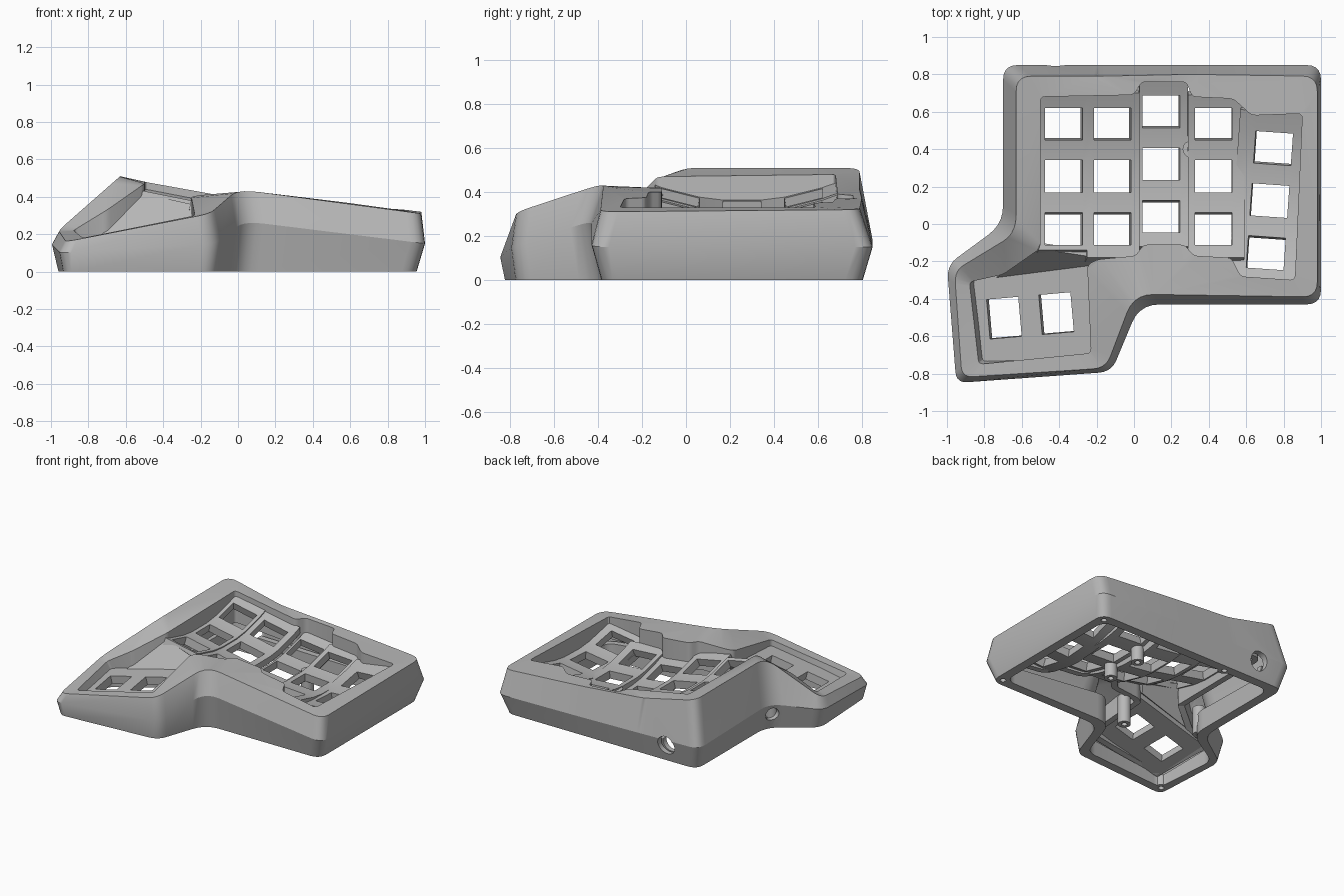
import bpy, bmesh, math
from mathutils import Vector, Matrix

if "Cube" in bpy.data.objects:
    bpy.data.objects.remove(bpy.data.objects["Cube"])

grey = bpy.data.materials.new("plain_grey")
grey.use_nodes = True
grey.diffuse_color = (0.48, 0.48, 0.48, 1)
grey.node_tree.nodes["Principled BSDF"].inputs["Base Color"].default_value = grey.diffuse_color


def finish(name, bm, thickness=0, cutters=()):
    """Mesh to object, thickened inwards, cut, then shaded with sharp edges."""
    me = bpy.data.meshes.new(name)
    bm.to_mesh(me)
    bm.free()
    me.materials.append(grey)
    ob = bpy.data.objects.new(name, me)
    bpy.context.collection.objects.link(ob)
    if thickness:
        mod = ob.modifiers.new("thickness", 'SOLIDIFY')
        mod.thickness, mod.offset = thickness, -1
    for cutter in cutters:
        mod = ob.modifiers.new("port", 'BOOLEAN')
        mod.object, mod.solver = cutter, 'EXACT'
    bpy.ops.object.select_all(action='DESELECT')
    ob.select_set(True)
    bpy.context.view_layer.objects.active = ob
    bpy.ops.object.convert(target='MESH')
    bpy.ops.object.shade_smooth_by_angle(angle=math.radians(25))
    return ob


def rounded(corners, radii, steps=5):
    """Closed loop through the corners, each one softened by a small curve."""
    pts = []
    for i, c in enumerate(corners):
        c = Vector(c)
        a = Vector(corners[i - 1]) - c
        b = Vector(corners[(i + 1) % len(corners)]) - c
        a, b = (v * min(radii[i] / v.length, 0.45) for v in (a, b))
        for k in range(steps + 1):
            t = k / steps
            pts.append(c + a * (1 - t) ** 2 + b * t ** 2)
    return pts


def inset(corners, distances, rise):
    """Offset a clockwise outline inwards and scale its height."""
    out = []
    for i, (c, d) in enumerate(zip(corners, distances)):
        z, c = c[2] * rise, Vector(c).xy
        e1 = (c - Vector(corners[i - 1]).xy).normalized()
        e2 = (Vector(corners[(i + 1) % len(corners)]).xy - c).normalized()
        n1, n2 = Vector((e1.y, -e1.x)), Vector((e2.y, -e2.x))
        p = c + (n1 + n2) * d / (1 + n1.dot(n2))
        out.append((p.x, p.y, z))
    return out


def add_ring(bm, pts):
    return [bm.verts.new(p) for p in pts]


def bridge(bm, r1, r2):
    n = len(r1)
    return [bm.faces.new((r1[i], r1[(i + 1) % n], r2[(i + 1) % n], r2[i])) for i in range(n)]


# Case outline: widest line, upper rim line, corner softness, floor inset and wall inset
waist = [(-.70, .85, .18), (-.19, .85, .17), (.3, .85, .16), (1, .85, .15), (1, -.43, .15),
         (.03, -.43, .27), (-.12, -.79, .15), (-.95, -.85, .10), (-1, -.22, .15), (-.70, 0, .2)]
rim = [(-.63, .79, .51), (-.19, .79, .41), (.3, .80, .37), (.98, .79, .32), (.98, -.39, .31),
       (0, -.375, .44), (-.15, -.77, .31), (-.92, -.82, .16), (-.96, -.25, .22), (-.63, -.05, .51)]
soft = [.08, .05, .05, .08, .08, .11, .07, .06, .07, .1]
tuck = [.045] * 6 + [.02, .02, .035, .045]
wall = [.115] * 6 + [.085] * 3 + [.115]

# Opening around the finger keys and thumb keys
opening = [(-.50, .68, .48), (0, .69, .39), (.04, .76, .385), (.28, .76, .37), (.31, .68, .37),
           (.53, .67, .355), (.63, .58, .35), (.90, .59, .33), (.86, -.3, .33), (.57, -.28, .37),
           (.52, -.18, .375), (.32, -.17, .40), (.27, -.11, .40), (.05, -.11, .42),
           (.01, -.17, .42), (-.2, -.19, .41), (-.25, -.22, .40), (-.23, -.69, .30),
           (-.83, -.75, .18), (-.88, -.31, .22), (-.70, -.27, .33), (-.5, -.13, .47)]


def skirt_foot(p):
    """Lower edge of the well wall; it leans inwards around the thumb keys."""
    lean = .04 if p.x < -.6 and p.y < -.28 else 0
    return (p.x + lean, p.y + lean * .7, p.z * .5)


bm = bmesh.new()
inner_wall_ring = add_ring(bm, rounded(inset(waist, wall, .8), soft))
inner_floor_ring = add_ring(bm, rounded(inset(waist, wall, 0), soft))
floor_ring = add_ring(bm, rounded(inset(waist, tuck, 0), soft))
waist_ring = add_ring(bm, rounded(waist, soft))
rim_ring = add_ring(bm, rounded(rim, soft))
lip = rounded(opening, [.025] * len(opening), 3)
lip_ring = add_ring(bm, lip)
skirt_ring = add_ring(bm, [skirt_foot(p) for p in lip])
walls = (inner_wall_ring, inner_floor_ring, floor_ring, waist_ring, rim_ring)
for lower, upper in zip(walls, walls[1:]):
    bridge(bm, upper, lower)
bridge(bm, skirt_ring, lip_ring)
edges = [bm.edges.get((r[i - 1], r[i])) for r in (rim_ring, lip_ring) for i in range(len(r))]
bmesh.ops.triangle_fill(bm, edges=edges, normal=(0, 0, 1), use_beauty=True)
bmesh.ops.recalc_face_normals(bm, faces=bm.faces)
cap = [f for f in bm.faces if any(v in rim_ring for v in f.verts) and any(v in lip_ring for v in f.verts)]
if sum(f.normal.z for f in cap) < 0:
    bmesh.ops.reverse_faces(bm, faces=bm.faces)


# Round cable ports and screw holes
def bore(name, loc, radius, turn):
    cut = bmesh.new()
    bmesh.ops.create_cone(cut, cap_ends=True, segments=24, radius1=radius, radius2=radius,
                          depth=.3, matrix=Matrix.Translation(loc) @ turn)
    ob = finish(name, cut)
    ob.hide_render = True
    ob.hide_set(True)
    return ob


def level(heading):
    return Matrix.Rotation(math.radians(heading), 4, 'Z') @ Matrix.Rotation(math.pi / 2, 4, 'Y')


ears = [(.90, .75), (.90, -.33), (-.18, .75), (-.885, -.765)]
bores = [bore("back_port_cutter", (-.42, .83, .13), .07, level(90)),
         bore("side_port_cutter", (-.70, -.02, .12), .05, level(-30))]
bores += [bore("screw_hole_cutter", (x, y, -.07), .02, Matrix()) for x, y in ears]
finish("case_shell", bm, .045, bores)


def key_plate(name, us, vs, height, place):
    """Grid plate whose odd cells are left open as key holes."""
    bm = bmesh.new()
    grid = []
    for v in vs:
        row = []
        for u in us:
            p = place @ Vector((u, v, 0))
            row.append(bm.verts.new((p.x, p.y, height(p, u, v))))
        grid.append(row)
    for j in range(len(vs) - 1):
        for i in range(len(us) - 1):
            if not (i % 2 and j % 2):
                bm.faces.new((grid[j][i], grid[j][i + 1], grid[j + 1][i + 1], grid[j + 1][i]))
    finish(name, bm, .06)


def spans(start, centres, half, end):
    return [start] + [c + s * half for c in centres for s in (-1, 1)] + [end]


# Finger columns: centre, left and right edge, front, back, height, side slope, turn
columns = [("first", -.375, .255, -.135, .125, -.395, .435, .335, -.2, 0),
           ("second", -.115, .255, -.135, .145, -.435, .445, .275, -.2, 0),
           ("third", .145, .32, -.115, .145, -.44, .45, .18, -.12, 0),
           ("fourth", .425, .255, -.135, .165, -.435, .435, .19, -.06, 0),
           ("fifth", .725, .125, -.19, .175, -.435, .475, .19, .1, -4)]
for name, cx, cy, left, right, front, back, base, slope, turn in columns:
    key_plate(name + "_key_column", spans(left, [0], .1, right),
              spans(front, [-.28, 0, .28], .086, back),
              lambda p, u, v: base + slope * u + .45 * v * v,
              Matrix.Translation((cx, cy, 0)) @ Matrix.Rotation(math.radians(turn), 4, 'Z'))

# Thumb key plate
key_plate("thumb_key_plate", spans(-.32, [-.14, .14], .085, .33), spans(-.26, [0], .106, .24),
          lambda p, u, v: .295 + .2 * (p.x + .25) + .09 * (p.y + .2),
          Matrix.Translation((-.555, -.49, 0)) @ Matrix.Rotation(math.radians(5), 4, 'Z'))

# Steep web joining finger and thumb plates
bm = bmesh.new()
web = [(-.52, -.13, .42), (-.74, -.29, .185), (-.24, -.23, .285), (-.2, -.18, .35)]
bm.faces.new(add_ring(bm, web))
finish("plate_web", bm, .04)

# Screw bosses under the case
bosses = [(-.13, -.26, .002, .22), (-.66, -.09, .04, .25), (.305, .4, .04, .2), (.305, .115, .04, .17)]
bosses += [(x, y, .002, .08) for x, y in ears]
for x, y, z0, z1 in bosses:
    bm = bmesh.new()
    rings = []
    for r, z in ((.045, z0), (.045, z1), (.02, z1), (.02, z0)):
        angles = [math.tau * k / 20 for k in range(20)]
        rings.append(add_ring(bm, [(x + r * math.cos(a), y + r * math.sin(a), z) for a in angles]))
    for i in range(4):
        bridge(bm, rings[i - 1], rings[i])
    bmesh.ops.recalc_face_normals(bm, faces=bm.faces)
    finish("screw_boss", bm)
